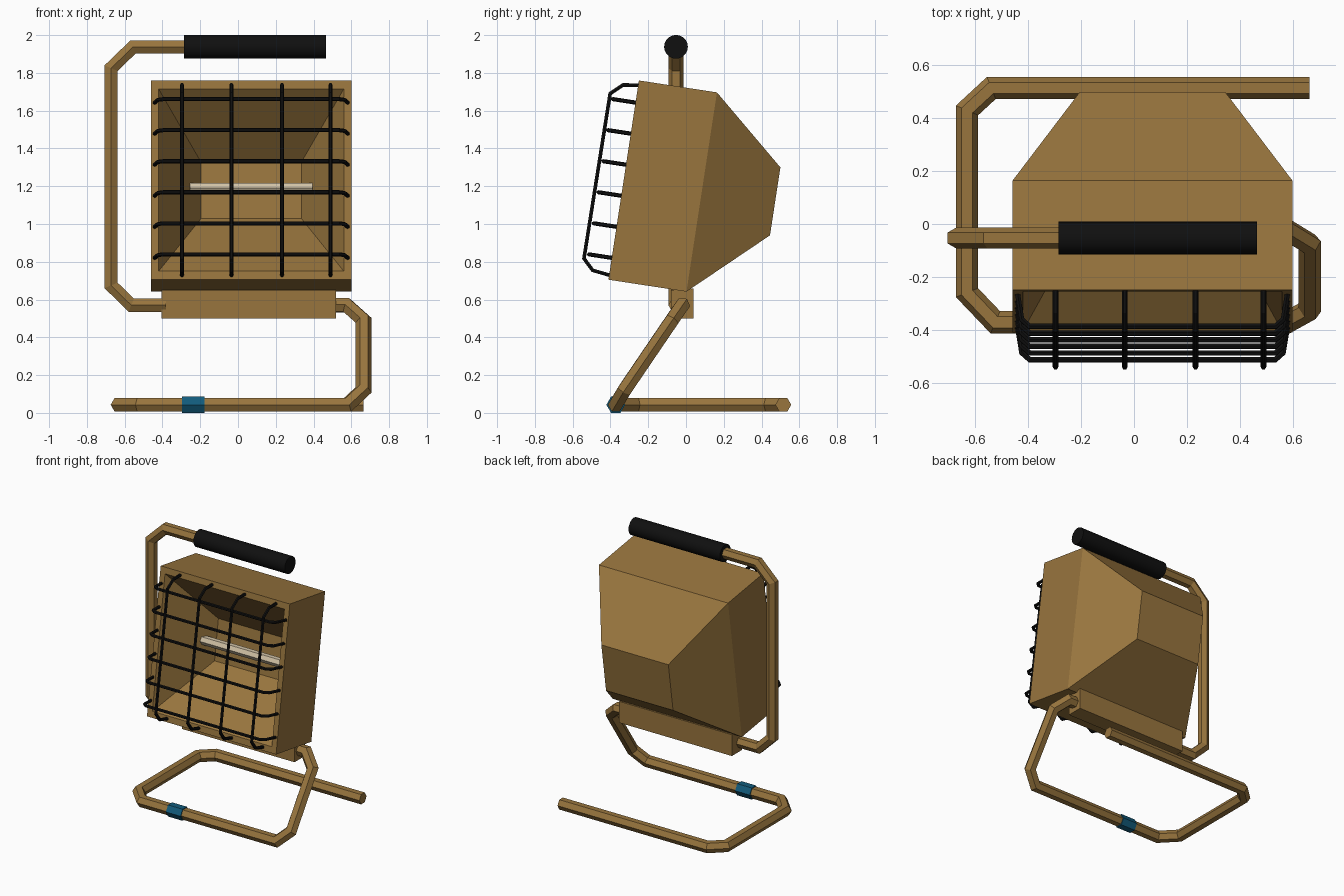
import bpy, bmesh, math
from mathutils import Vector

if "Cube" in bpy.data.objects:
    bpy.data.objects.remove(bpy.data.objects["Cube"])

TILT = math.radians(8.7)
C, S = math.cos(TILT), math.sin(TILT)


def mat(name, rgb):
    m = bpy.data.materials.new(name)
    m.diffuse_color = (*rgb, 1)
    m.use_nodes = True
    m.node_tree.nodes["Principled BSDF"].inputs["Base Color"].default_value = m.diffuse_color
    return m


BROWN = mat("ochre_paint", (0.315, 0.178, 0.048))
BLACK = mat("black_rubber", (0.005, 0.005, 0.005))
CREAM = mat("lamp_cream", (0.64, 0.54, 0.38))
BLUE = mat("blue_clip", (0.006, 0.105, 0.2))


def tilted(u, v, w):
    """Housing space (width, height, depth from the front) to world space."""
    return Vector((0.07 + u, -0.33 + S * v + C * w, 1.2325 + C * v - S * w))


def loft(name, rings, material):
    """Skin a list of equal rings and cap both ends."""
    bm = bmesh.new()
    rows = [[bm.verts.new(p) for p in r] for r in rings]
    n = len(rows[0])
    for a, b in zip(rows, rows[1:]):
        for i in range(n):
            j = (i + 1) % n
            bm.faces.new((a[i], a[j], b[j], b[i]))
    bm.faces.new(rows[0][::-1])
    bm.faces.new(rows[-1])
    bmesh.ops.recalc_face_normals(bm, faces=bm.faces)
    me = bpy.data.meshes.new(name)
    bm.to_mesh(me)
    bm.free()
    me.materials.append(material)
    ob = bpy.data.objects.new(name, me)
    bpy.context.collection.objects.link(ob)
    return ob


def tube(name, path, r, material, side=(0, 1, 0), n=6):
    """Sweep an n-gon along a path with mitred corners; one corner faces side."""
    pts = [Vector(p) for p in path]
    dirs = [(b - a).normalized() for a, b in zip(pts, pts[1:])]
    s = Vector(side)
    s = (s - dirs[0] * s.dot(dirs[0])).normalized()
    t = dirs[0].cross(s)
    ring = [pts[0] + r * (math.cos(a) * s + math.sin(a) * t)
            for a in (math.tau * i / n for i in range(n))]
    rings = [ring]
    for k, d in enumerate(dirs):
        nrm = (d + dirs[min(k + 1, len(dirs) - 1)]).normalized()
        ring = [q + d * ((pts[k + 1] - q).dot(nrm) / d.dot(nrm)) for q in ring]
        rings.append(ring)
    return loft(name, rings, material)


def rect(hu, hv, w, v0=0):
    return [tilted(x * hu, v0 + y * hv, w) for x, y in ((-1, -1), (1, -1), (1, 1), (-1, 1))]


# Lamp housing: recessed reflector pan, rim, box, tapered back
loft("lamp_housing", [rect(0.265, 0.15, 0.36), rect(0.49, 0.488, 0),
                      rect(0.53, 0.5335, 0), rect(0.53, 0.5335, 0.418),
                      rect(0.275, 0.182, 0.81, 0.01)], BROWN)

# Lamp tube, its ends running into the reflector sides
tube("lamp_tube", [tilted(-0.325, 0, 0.285), tilted(0.325, 0, 0.285)], 0.033, CREAM)

# Mounting block under the housing
loft("mounting_block", [[(x, y, z) for y, z in ((-0.08, 0.5), (0.04, 0.5), (0.04, 0.658), (-0.08, 0.65))]
                        for x in (-0.405, 0.52)], BROWN)

# Handle tube and grip
HY = -0.053
tube("handle_tube", [(-0.38, HY, 0.57), (-0.565, HY, 0.57), (-0.672, HY, 0.675),
                     (-0.672, HY, 1.825), (-0.555, HY, 1.938), (0.4, HY, 1.938)], 0.04, BROWN)
grip = tube("handle_grip", [(-0.285, HY, 1.938), (0.465, HY, 1.938)], 0.063, BLACK, n=20)
bpy.context.view_layer.objects.active = grip
grip.select_set(True)
bpy.ops.object.shade_smooth_by_angle(angle=math.radians(35))

# Floor stand: one bent tube rising to the block
Z = 0.043
tube("floor_stand", [(0.665, 0.515, Z), (-0.54, 0.515, Z), (-0.632, 0.43, Z),
                     (-0.632, -0.26, Z), (-0.525, -0.372, Z), (0.58, -0.372, Z),
                     (0.665, -0.325, 0.122), (0.665, -0.075, 0.49),
                     (0.575, -0.02, 0.57), (0.48, -0.02, 0.57)], 0.042, BROWN)
tube("stand_clip", [(-0.297, -0.372, Z), (-0.177, -0.372, Z)], 0.0495, BLUE)

# Wire guard: upright wires over cross wires
for i, x in enumerate((-0.367, -0.105, 0.163, 0.42)):
    prof = ((0.51, 0.01), (0.497, -0.08), (0.442, -0.14), (-0.442, -0.145), (-0.497, -0.09), (-0.51, 0.01))
    tube(f"guard_upright_{i + 1}", [tilted(x, v, w) for v, w in prof], 0.011, BLACK, side=(1, 0, 0))
for i in range(6):
    v = 0.415 - i * 0.1663
    prof = ((-0.512, 0.01), (-0.495, -0.095), (-0.465, -0.122))
    path = list(prof) + [(-u, w) for u, w in reversed(prof)]
    tube(f"guard_crosswire_{i + 1}", [tilted(u, v, w) for u, w in path], 0.011, BLACK, side=(0, S, C))
